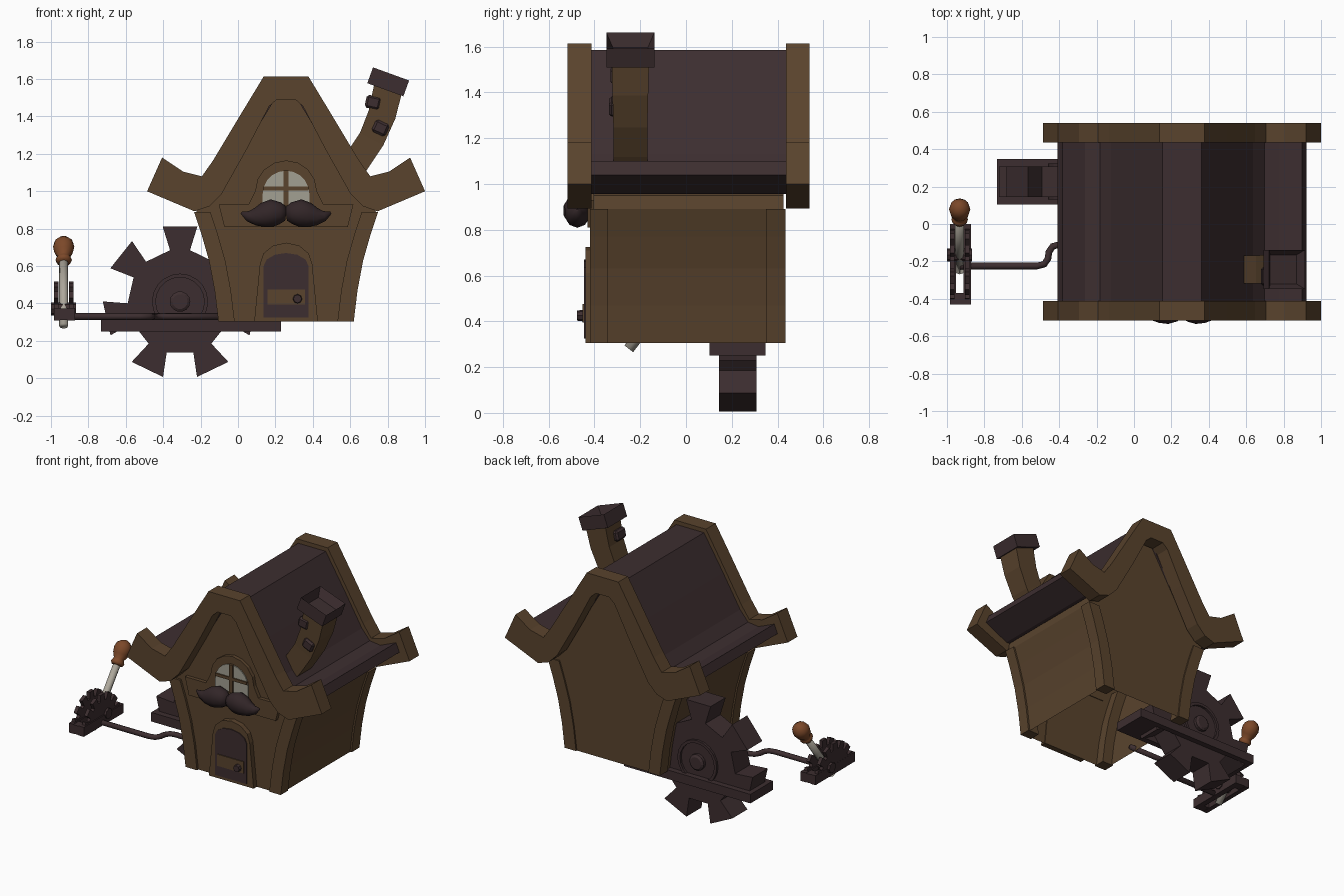
import bpy, bmesh, math
from mathutils import Vector, Matrix

if "Cube" in bpy.data.objects:
    bpy.data.objects.remove(bpy.data.objects["Cube"])

CX = 0.257  # centre line of the house


def material(name, rgb):
    m = bpy.data.materials.new(name)
    m.diffuse_color = (*rgb, 1)
    m.use_nodes = True
    m.node_tree.nodes["Principled BSDF"].inputs["Base Color"].default_value = m.diffuse_color
    return m


BROWN = material("brown wood", (0.10, 0.056, 0.026))
DARK = material("dark wood", (0.046, 0.027, 0.029))
HAIR = material("dark hair", (0.032, 0.019, 0.021))
GLASS = material("pale glass", (0.36, 0.35, 0.29))
METAL = material("pale lever", (0.42, 0.39, 0.33))
ORANGE = material("orange knob", (0.20, 0.065, 0.022))


def finish(name, bm, mat, smooth=False):
    bmesh.ops.recalc_face_normals(bm, faces=bm.faces)
    me = bpy.data.meshes.new(name)
    bm.to_mesh(me)
    bm.free()
    me.materials.append(mat)
    ob = bpy.data.objects.new(name, me)
    bpy.context.collection.objects.link(ob)
    if smooth:
        for p in me.polygons:
            p.use_smooth = True
    return ob


def prism(name, pts, a, b, mat, axis="y", open_bottom=False):
    """Extrude an outline (x,z along y) or (y,z along x) from a to b."""
    bm = bmesh.new()
    at = (lambda p, t: (p[0], t, p[1])) if axis == "y" else (lambda p, t: (t, p[0], p[1]))
    v0 = [bm.verts.new(at(p, a)) for p in pts]
    v1 = [bm.verts.new(at(p, b)) for p in pts]
    bm.faces.new(v0)
    bm.faces.new(v1[::-1])
    n = len(pts)
    for i in range(n):
        j = (i + 1) % n
        bm.faces.new((v0[i], v1[i], v1[j], v0[j]))
    ob_bm = bm
    bmesh.ops.recalc_face_normals(bm, faces=bm.faces)
    if open_bottom:
        low = [f for f in bm.faces if f.normal.z < -0.99]
        bmesh.ops.delete(bm, geom=low, context="FACES_ONLY")
    return finish(name, ob_bm, mat)


def box(name, x0, x1, y0, y1, z0, z1, mat):
    return prism(name, [(x0, z0), (x1, z0), (x1, z1), (x0, z1)], y0, y1, mat)


def mirrored(half):
    """Right half outline (offset, z) from top to bottom -> full closed outline."""
    return [(CX + x, z) for x, z in half] + [(CX - x, z) for x, z in reversed(half)]


def loft(name, path, radii, mat, sides=8, squash=1.0, turn=0.0, side=(0, 1, 0), smooth=True):
    """Rings of given radius along a path, capped."""
    bm = bmesh.new()
    path = [Vector(p) for p in path]
    rings = []
    for i, p in enumerate(path):
        t = (path[min(i + 1, len(path) - 1)] - path[max(i - 1, 0)]).normalized()
        u = t.cross(Vector(side)).normalized()
        w = t.cross(u)
        ring = []
        for k in range(sides):
            a = turn + 2 * math.pi * k / sides
            ring.append(bm.verts.new(p + radii[i] * (u * math.cos(a) + w * math.sin(a) * squash)))
        rings.append(ring)
    for r, s in zip(rings, rings[1:]):
        for k in range(sides):
            j = (k + 1) % sides
            bm.faces.new((r[k], r[j], s[j], s[k]))
    bm.faces.new(rings[0])
    bm.faces.new(rings[-1])
    return finish(name, bm, mat, smooth)


def arch(hw, z0, zs, ztop, n=8, shrink=0.0):
    """Arched outline: half width, bottom, spring height, top."""
    top = [(CX + hw * math.cos(math.pi * i / n), zs + (ztop - zs) * math.sin(math.pi * i / n)) for i in range(n + 1)]
    return top + [(CX - hw - shrink, z0), (CX + hw + shrink, z0)]


# House body with flared walls, open underneath
wall = [(0.48, 0.89), (0.44, 0.77), (0.40, 0.63), (0.37, 0.47), (0.35, 0.305)]
prism("house_body", mirrored([(0.06, 1.5), (0.40, 0.985), (0.47, 0.95)] + wall), -0.405, 0.425, BROWN, open_bottom=True)

# Corner posts following the flare
for s, sn in ((1, "right"), (-1, "left")):
    outer = [(CX + s * (x + 0.012), z) for x, z in wall]
    inner = [(CX + s * (x - 0.075), z) for x, z in wall]
    for y0, y1, yn in ((-0.42, -0.34, "front"), (0.35, 0.435, "back")):
        prism(f"{yn}_{sn}_post", outer + inner[::-1], y0, y1, BROWN)

# Roof covering and gable boards
prism("roof", mirrored([(0.105, 1.585), (0.25, 1.35), (0.38, 1.13), (0.44, 1.06), (0.52, 1.05), (0.64, 1.10),
                        (0.665, 1.04), (0.49, 0.955), (0.40, 0.96), (0.34, 1.03), (0.055, 1.50)]), -0.414, 0.438, DARK)
board = mirrored([(0.12, 1.613), (0.24, 1.415), (0.39, 1.165), (0.45, 1.08), (0.55, 1.105), (0.663, 1.18),
                  (0.743, 1.0), (0.49, 0.893), (0.41, 0.92), (0.345, 0.985), (0.21, 1.225), (0.09, 1.455), (0.05, 1.49)])
prism("front_gable_board", board, -0.517, -0.412, BROWN)
prism("back_gable_board", board, 0.436, 0.54, BROWN)

# Front beam
prism("front_beam", mirrored([(0.36, 0.93), (0.33, 0.81)]), -0.43, -0.40, BROWN)

# Arched window with bars
prism("window_frame", arch(0.165, 0.93, 1.0, 1.165, 8, 0.035), -0.43, -0.40, BROWN)
prism("window_glass", arch(0.125, 0.92, 0.985, 1.11, 10), -0.437, -0.43, GLASS)
box("window_post", CX - 0.014, CX + 0.014, -0.445, -0.43, 0.92, 1.112, BROWN)
box("window_bar", CX - 0.12, CX + 0.12, -0.445, -0.43, 1.005, 1.025, BROWN)

# Door
prism("door_frame", arch(0.14, 0.305, 0.61, 0.725, 6, 0.03), -0.44, -0.40, BROWN)
prism("door", arch(0.12, 0.325, 0.60, 0.67, 6), -0.446, -0.44, DARK)
box("door_plate", CX - 0.1, CX + 0.1, -0.452, -0.446, 0.395, 0.475, BROWN)
loft("door_knob", [(0.318, -0.446, 0.425), (0.318, -0.475, 0.425)], [0.026, 0.022], DARK, 8, side=(0, 0, 1), smooth=False)

# Moustache over the door
for s, sn in ((1, "right"), (-1, "left")):
    shape = [(0.0, 0.878, 0.035), (0.03, 0.882, 0.058), (0.075, 0.884, 0.073), (0.12, 0.873, 0.066),
             (0.165, 0.864, 0.047), (0.205, 0.868, 0.027), (0.24, 0.885, 0.006)]
    loft(f"{sn}_moustache", [(CX + s * x, -0.475, z) for x, z, r in shape], [r for x, z, r in shape], HAIR, 10, 0.85)

# Leaning chimney with hollow cap and stones
CY = -0.243
loft("chimney", [(0.55, CY, 1.06), (0.635, CY, 1.16), (0.715, CY, 1.28), (0.77, CY, 1.41), (0.805, CY, 1.56)],
     [0.10, 0.10, 0.10, 0.105, 0.11], BROWN, 4, 1.05, math.pi / 4, smooth=False)
bm = bmesh.new()
bmesh.ops.create_cube(bm, size=1)
bmesh.ops.scale(bm, vec=(0.205, 0.21, 0.09), verts=bm.verts)
top = [f for f in bm.faces if f.normal.z > 0.9]
bmesh.ops.inset_region(bm, faces=top, thickness=0.04)
bmesh.ops.translate(bm, vec=(0, 0, -0.06), verts=top[0].verts)
cap = finish("chimney_cap", bm, DARK)
cap.matrix_world = Matrix.Translation((0.803, CY, 1.585)) @ Matrix.Rotation(math.radians(20), 4, "Y")
for i, (x, y, z, tilt) in enumerate(((0.722, -0.28, 1.475, 12), (0.762, -0.312, 1.338, 25))):
    bm = bmesh.new()
    bmesh.ops.create_cube(bm, size=1)
    bmesh.ops.scale(bm, vec=(0.08, 0.05 + 0.05 * (i == 0), 0.07), verts=bm.verts)
    bmesh.ops.bevel(bm, geom=bm.edges[:], offset=0.012, segments=1, affect="EDGES")
    stone = finish(f"chimney_stone_{i + 1}", bm, DARK)
    stone.matrix_world = Matrix.Translation((x, y, z)) @ Matrix.Rotation(math.radians(tilt), 4, "Y")

# Toothed water wheel
WX, WZ = -0.31, 0.41
gear = []
for k in range(7):
    c = 90 + k * 360 / 7
    for r, d in ((0.28, -11), (0.413, -13), (0.413, 13), (0.28, 11)):
        a = math.radians(c + d)
        gear.append((WX + r * math.cos(a), WZ + r * math.sin(a)))
prism("water_wheel", gear, 0.145, 0.308, DARK)
for y, d, sn in ((0.145, -1, "front"), (0.308, 1, "back")):
    bm = bmesh.new()
    n = 20
    ring = [[bm.verts.new((WX + r * math.cos(2 * math.pi * k / n), y + d * h, WZ + r * math.sin(2 * math.pi * k / n)))
             for k in range(n)] for r, h in ((0.15, 0), (0.15, 0.015), (0.13, 0.015), (0.13, 0))]
    for a, b in zip(ring, ring[1:]):
        for k in range(n):
            bm.faces.new((a[k], a[(k + 1) % n], b[(k + 1) % n], b[k]))
    finish(f"{sn}_wheel_ring", bm, DARK)
    loft(f"{sn}_wheel_hub", [(WX, y, WZ), (WX, y + d * 0.02, WZ), (WX, y + d * 0.03, WZ)], [0.055, 0.055, 0.04],
         DARK, 14, side=(0, 0, 1), smooth=False)

# Rectangular frame around the wheel
for y0, y1, sn in ((0.103, 0.145, "front"), (0.308, 0.347, "back")):
    box(f"wheel_frame_{sn}", -0.733, 0.23, y0, y1, 0.25, 0.312, DARK)
box("wheel_frame_left", -0.733, -0.69, 0.145, 0.308, 0.25, 0.312, DARK)
box("wheel_frame_right", 0.07, 0.23, 0.145, 0.308, 0.25, 0.312, DARK)

# Bent rod linking the lever to the house
loft("link_rod", [(-0.93, -0.225, 0.33), (-0.52, -0.225, 0.33), (-0.48, -0.215, 0.33), (-0.46, -0.185, 0.33),
                  (-0.455, -0.15, 0.33), (-0.435, -0.12, 0.33), (-0.40, -0.11, 0.33), (-0.06, -0.11, 0.33)],
     [0.018] * 8, DARK, 8, side=(0, 0, 1))

# Lever stand: base, two toothed quadrants and pivot
LX = -0.932
box("lever_base_left", LX - 0.053, LX - 0.02, -0.43, 0.0, 0.31, 0.375, DARK)
box("lever_base_right", LX + 0.02, LX + 0.06, -0.43, 0.0, 0.31, 0.375, DARK)
for y0, y1, sn in ((-0.43, -0.37, "front"), (-0.06, 0.0, "back")):
    box(f"lever_base_{sn}", LX - 0.05, LX + 0.05, y0, y1, 0.312, 0.373, DARK)
teeth = []
for k in range(7):
    for r, d in ((0.15, -9), (0.195, -7), (0.195, 7), (0.15, 9)):
        a = math.radians(14 + k * 25.4 + d)
        teeth.append((-0.215 + r * math.cos(a), 0.325 + r * math.sin(a)))
for s, sn in ((1, "right"), (-1, "left")):
    prism(f"{sn}_lever_quadrant", teeth, LX + s * 0.028, LX + s * 0.052, DARK, "x")
loft("lever_pivot", [(-1.0, -0.165, 0.37), (-0.865, -0.165, 0.37)], [0.035, 0.035], DARK, 8, smooth=False)

# Lever and knob
base, tip = Vector((LX, -0.25, 0.28)), Vector((LX, 0.115, 0.75))
on = lambda t: base.lerp(tip, t)
loft("lever", [on(0), on(0.8)], [0.024, 0.024], METAL, 8, side=(1, 0, 0))
loft("knob", [on(t) for t in (0.72, 0.75, 0.77, 0.79, 0.84, 0.90, 0.95, 0.985, 1.0)],
     [0.035, 0.044, 0.038, 0.034, 0.05, 0.057, 0.05, 0.03, 0.008], ORANGE, 12, side=(1, 0, 0))
